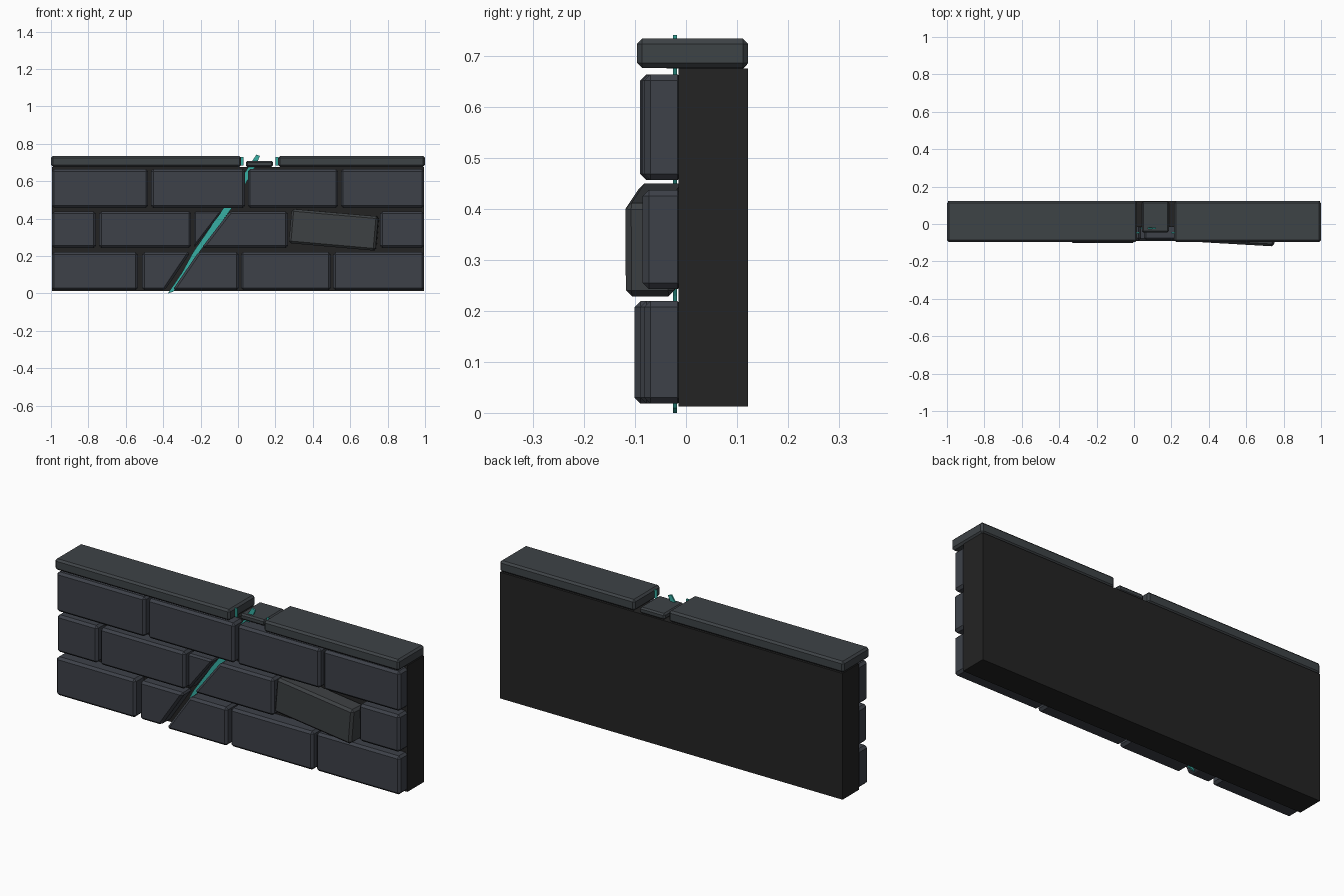
import bpy, bmesh, math
from mathutils import Matrix, Vector

if "Cube" in bpy.data.objects:
    bpy.data.objects.remove(bpy.data.objects["Cube"])


def material(name, rgb):
    m = bpy.data.materials.new(name)
    m.diffuse_color = (*rgb, 1)
    m.use_nodes = True
    m.node_tree.nodes["Principled BSDF"].inputs["Base Color"].default_value = m.diffuse_color
    return m


STONE = material("slate_stone", (0.047, 0.053, 0.066))
COPING = material("coping_stone", (0.048, 0.056, 0.062))
LOOSE = material("worn_stone", (0.047, 0.052, 0.056))
MORTAR = material("dark_mortar", (0.017, 0.017, 0.017))
TEAL = material("teal_glow", (0.038, 0.43, 0.37))


def prism(name, outline, y0, y1, mat, bevel=0.0):
    """Extrude an x-z outline from y0 (front) to y1 (back), with chamfered edges."""
    bm = bmesh.new()
    face = bm.faces.new([bm.verts.new((x, y0, z)) for x, z in outline])
    ext = bmesh.ops.extrude_face_region(bm, geom=[face])
    bmesh.ops.translate(bm, vec=(0, y1 - y0, 0),
                        verts=[v for v in ext["geom"] if isinstance(v, bmesh.types.BMVert)])
    bmesh.ops.recalc_face_normals(bm, faces=bm.faces)
    mesh = bpy.data.meshes.new(name)
    bm.to_mesh(mesh)
    bm.free()
    mesh.materials.append(mat)
    ob = bpy.data.objects.new(name, mesh)
    bpy.context.collection.objects.link(ob)
    if bevel:
        mod = ob.modifiers.new("chamfer", "BEVEL")
        mod.width = bevel
        mod.segments = 1
        mod.limit_method = "ANGLE"
    return ob


def block(name, x0, x1, z0, z1, y0, y1, mat, bevel=0.0):
    return prism(name, [(x0, z0), (x1, z0), (x1, z1), (x0, z1)], y0, y1, mat, bevel)


# Mortar core
block("wall_core", -0.995, 0.995, 0.013, 0.676, -0.015, 0.122, MORTAR)

# Whole bricks: (z0, z1, [(x0, x1, front y), ...])
BACK, CH = -0.005, 0.012
rows = {
    "bottom": (0.018, 0.220, [(-0.995, -0.535, -0.092), (0.016, 0.497, -0.090), (0.508, 0.995, -0.082)]),
    "middle": (0.243, 0.438, [(-0.995, -0.760, -0.086), (-0.743, -0.250, -0.088), (0.760, 0.995, -0.085)]),
    "top": (0.457, 0.665, [(-0.995, -0.480, -0.090), (-0.465, 0.037, -0.088),
                           (0.053, 0.535, -0.086), (0.550, 0.995, -0.082)]),
}
for row, (z0, z1, bricks) in rows.items():
    for i, (x0, x1, y) in enumerate(bricks):
        block(f"{row}_brick_{i + 1}", x0, x1, z0, z1, y, BACK, STONE, CH)

# Bricks split by the crack
prism("split_bottom_brick_left", [(-0.513, 0.018), (-0.390, 0.018), (-0.255, 0.22), (-0.513, 0.22)],
      -0.086, BACK, STONE, CH)
prism("split_bottom_brick_right", [(-0.350, 0.018), (0.005, 0.018), (0.005, 0.22), (-0.212, 0.22)],
      -0.101, BACK, STONE, CH)
prism("split_middle_brick_left", [(-0.235, 0.243), (-0.085, 0.438), (-0.235, 0.438)],
      -0.084, BACK, STONE, 0.009)
prism("split_middle_brick_right", [(-0.195, 0.243), (0.267, 0.243), (0.267, 0.438), (-0.045, 0.438)],
      -0.090, BACK, STONE, CH)

# Loose brick, twisted out of its slot
loose = block("loose_brick", -0.233, 0.233, -0.092, 0.092, -0.048, 0.048, LOOSE, CH)
loose.matrix_world = (Matrix.Translation(Vector((0.513, -0.058, 0.340)))
                      @ Matrix.Rotation(math.radians(-3.3), 4, "Z")
                      @ Matrix.Rotation(math.radians(5), 4, "Y"))

# Coping slabs with a broken gap and a sunken fragment
block("coping_left", -1.0, 0.017, 0.677, 0.735, -0.096, 0.122, COPING, 0.01)
block("coping_right", 0.215, 1.0, 0.677, 0.735, -0.096, 0.122, COPING, 0.01)
block("coping_fragment", 0.042, 0.187, 0.676, 0.708, -0.045, 0.120, COPING, 0.008)

# Glowing crack plate, running up behind the top row and out of the gap
prism("crack_glow", [(-0.375, 0.0), (-0.345, 0.01), (-0.28, 0.10), (-0.20, 0.23), (-0.03, 0.46),
                     (0.09, 0.675), (0.118, 0.735), (0.098, 0.742), (0.055, 0.675),
                     (-0.075, 0.46), (-0.24, 0.22), (-0.30, 0.11)], -0.026, -0.018, TEAL)
for i, x in enumerate((0.014, 0.200)):
    block(f"gap_glow_{i + 1}", x, x + 0.016, 0.685, 0.73, -0.05, -0.044, TEAL)
